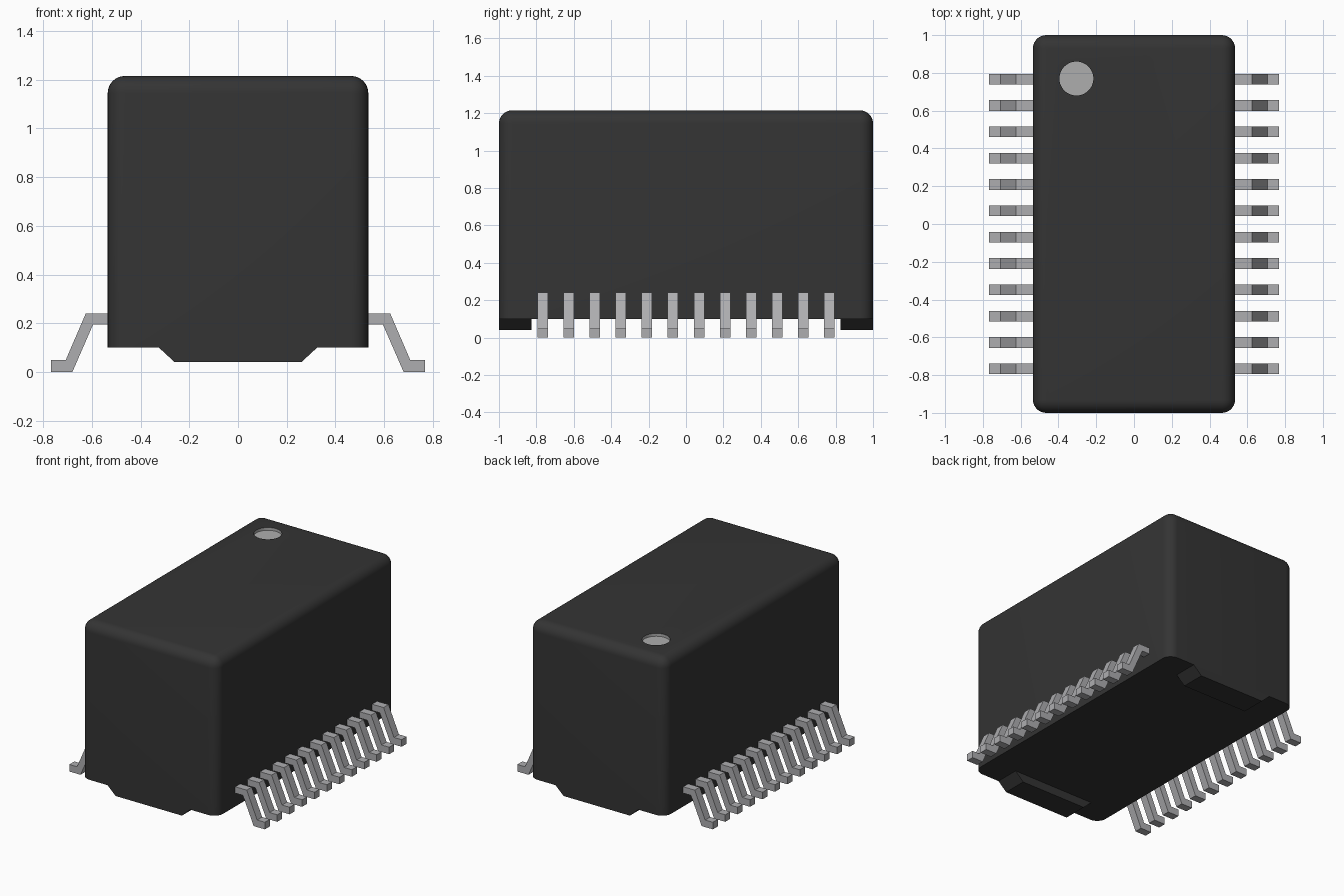
import bpy, bmesh, math

if "Cube" in bpy.data.objects:
    bpy.data.objects.remove(bpy.data.objects["Cube"])

HX, HY, Z0, Z1 = 0.535, 1.0, 0.10, 1.215      # body half sizes, bottom, top
DOT = (-0.305, 0.77, 0.09, 0.02)              # marker x, y, radius, depth


def material(name, rgb):
    m = bpy.data.materials.new(name)
    m.diffuse_color = (*rgb, 1)
    m.use_nodes = True
    m.node_tree.nodes["Principled BSDF"].inputs["Base Color"].default_value = m.diffuse_color
    return m


black = material("black plastic", (0.034, 0.034, 0.034))
metal = material("tinned metal", (0.42, 0.42, 0.435))
grey = material("marker grey", (0.42, 0.42, 0.42))


def add_object(name, bm, *mats):
    bmesh.ops.recalc_face_normals(bm, faces=bm.faces)
    me = bpy.data.meshes.new(name)
    bm.to_mesh(me)
    bm.free()
    for m in mats:
        me.materials.append(m)
    ob = bpy.data.objects.new(name, me)
    bpy.context.collection.objects.link(ob)
    return ob


def extruded(name, profile, y0, y1, mat):
    """Extrude an x-z profile from y0 to y1."""
    bm = bmesh.new()
    a = [bm.verts.new((x, y0, z)) for x, z in profile]
    b = [bm.verts.new((x, y1, z)) for x, z in profile]
    bm.faces.new(a)
    bm.faces.new(b[::-1])
    n = len(a)
    for i in range(n):
        j = (i + 1) % n
        bm.faces.new((a[i], b[i], b[j], a[j]))
    return add_object(name, bm, mat)


# Body: box with rounded upright and top edges, sharp bottom rim
bm = bmesh.new()
bmesh.ops.create_cube(bm, size=1)
for v in bm.verts:
    v.co = (v.co.x * 2 * HX, v.co.y * 2 * HY, Z1 if v.co.z > 0 else Z0)
rounded = [e for e in bm.edges if max(v.co.z for v in e.verts) > Z0 + 0.1]
bmesh.ops.bevel(bm, geom=rounded, offset=0.07, segments=8, profile=0.5,
                affect='EDGES')
body = add_object("body", bm, black, grey)

# Round pin-one marker, cut as a shallow pocket into the top
dx, dy, dr, dd = DOT
bpy.ops.mesh.primitive_cylinder_add(vertices=48, radius=dr, depth=0.2,
                                    location=(dx, dy, Z1 - dd + 0.1))
cutter = bpy.context.object
cutter.name = "marker_cutter"
cutter.hide_render = True
mod = body.modifiers.new("marker", 'BOOLEAN')
mod.operation = 'DIFFERENCE'
mod.solver = 'EXACT'
mod.object = cutter
bpy.ops.object.select_all(action='DESELECT')
body.select_set(True)
bpy.context.view_layer.objects.active = body
bpy.ops.object.modifier_apply(modifier=mod.name)
bpy.data.objects.remove(cutter)
for p in body.data.polygons:
    c = p.center
    in_pocket = math.hypot(c.x - dx, c.y - dy) < dr + 0.002 and Z1 - 0.1 < c.z < Z1 - 0.002
    p.material_index = 1 if in_pocket else 0
bpy.ops.object.shade_smooth_by_angle(angle=math.radians(30))

# Standoff feet under both ends
foot = [(-0.325, Z0), (0.325, Z0), (0.26, 0.04), (-0.26, 0.04)]
extruded("front_standoff", foot, -HY, -0.825, black)
extruded("back_standoff", foot, 0.825, HY, black)

# Gull-wing pins, twelve per side
pin = [(0.53, 0.24), (0.625, 0.24), (0.707, 0.05), (0.767, 0.05),
       (0.767, 0), (0.68, 0), (0.595, 0.195), (0.53, 0.195)]
for side, s in (("left", -1), ("right", 1)):
    for i in range(12):
        y = -0.767 + i * 1.534 / 11
        extruded(f"{side}_pin_{i + 1}", [(s * x, z) for x, z in pin],
                 y - 0.028, y + 0.028, metal)
